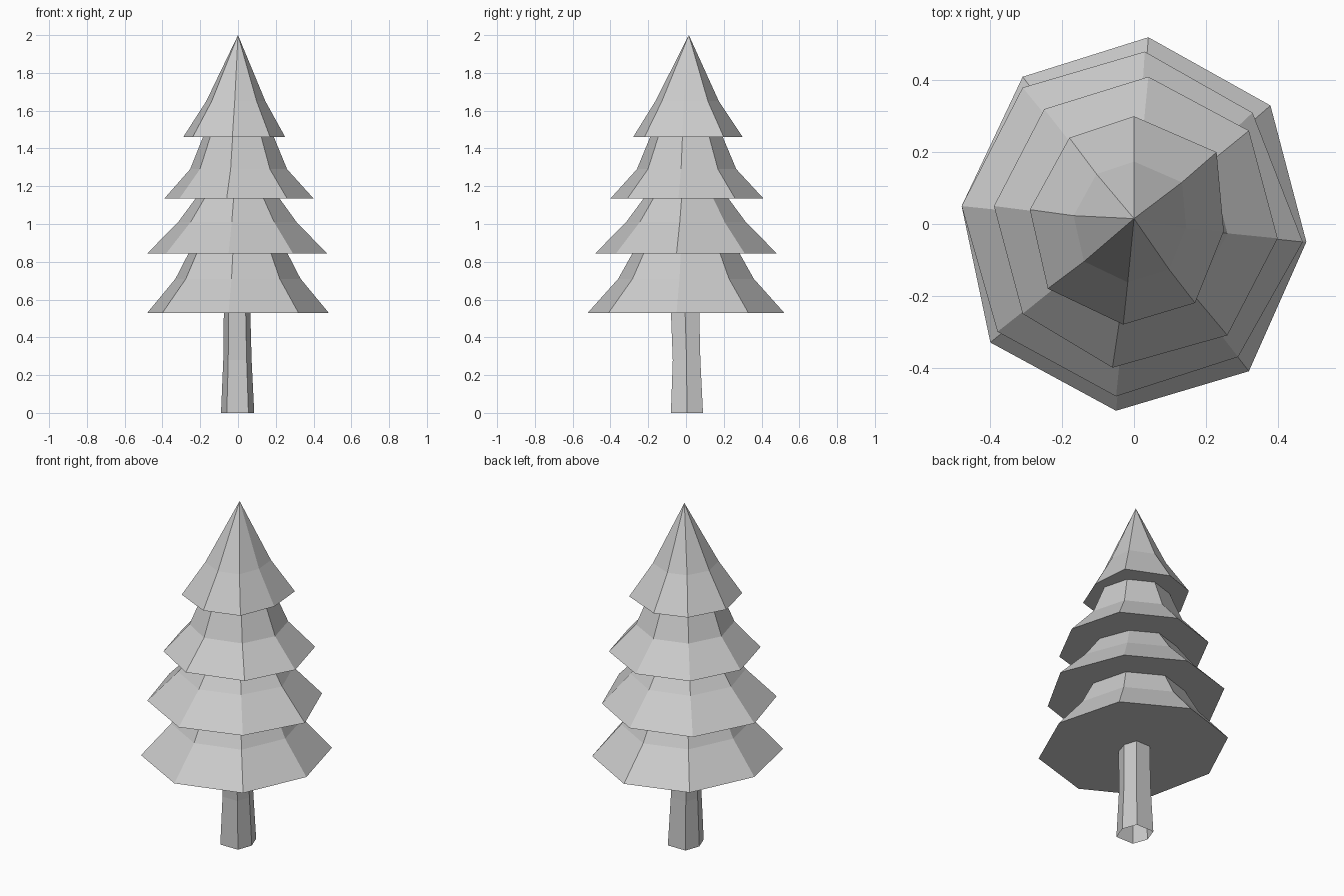
import bpy
import bmesh

cube = bpy.data.objects.get("Cube")
if cube:
    bpy.data.objects.remove(cube, do_unlink=True)

# One plain colour for the whole tree
grey = bpy.data.materials.new("light_grey")
shade = (0.6, 0.6, 0.6, 1.0)
grey.diffuse_color = shade
grey.use_nodes = True
grey.node_tree.nodes["Principled BSDF"].inputs["Base Color"].default_value = shade


def loft(name, rings, cap_bottom=False, tip=None):
    """Bridge matching rings of points, with an optional bottom cap and tip."""
    bm = bmesh.new()
    loops = [[bm.verts.new(point) for point in ring] for ring in rings]
    count = len(loops[0])
    for lower, upper in zip(loops, loops[1:]):
        for i in range(count):
            j = (i + 1) % count
            bm.faces.new((lower[i], lower[j], upper[j], upper[i]))
    if cap_bottom:
        bm.faces.new(loops[0][::-1])
    if tip:
        apex = bm.verts.new(tip)
        for i in range(count):
            bm.faces.new((loops[-1][i], loops[-1][(i + 1) % count], apex))
    mesh = bpy.data.meshes.new(name)
    bm.to_mesh(mesh)
    bm.free()
    mesh.materials.append(grey)
    obj = bpy.data.objects.new(name, mesh)
    bpy.context.collection.objects.link(obj)
    return obj


def scaled_ring(outline, centre, sx, sy, z):
    return [(centre[0] + x * sx, centre[1] + y * sy, z) for x, y in outline]


# Trunk: a slightly crooked six-sided tube, open at the ground
hexagon = [(1, 0), (0.65, 1), (-0.65, 1), (-1, 0), (-0.65, -1), (0.65, -1)]
loft("trunk", [
    scaled_ring(hexagon, (-0.002, 0.005), 0.088, 0.085, 0),
    scaled_ring(hexagon, (-0.003, 0.003), 0.075, 0.073, 0.28),
    scaled_ring(hexagon, (-0.005, -0.005), 0.07, 0.075, 0.54),
])

# Foliage tiers: uneven eight-sided rims, counter-clockwise from the left side
lower_rim = [(0.48, -0.05), (0.38, 0.33), (0.04, 0.52), (-0.31, 0.41),
             (-0.48, 0.05), (-0.4, -0.33), (-0.05, -0.52), (0.32, -0.41)]
second_rim = [(0.47, -0.05), (0.33, 0.31), (0.03, 0.48), (-0.31, 0.38),
              (-0.48, 0.05), (-0.38, -0.3), (-0.05, -0.48), (0.29, -0.37)]
third_rim = [(0.4, -0.04), (0.32, 0.26), (0.04, 0.41), (-0.25, 0.32),
             (-0.39, 0.05), (-0.31, -0.25), (-0.06, -0.4), (0.26, -0.31)]
top_rim = [(0.25, -0.02), (0.23, 0.2), (0, 0.3), (-0.18, 0.24),
           (-0.29, 0.04), (-0.24, -0.18), (-0.03, -0.28), (0.17, -0.22)]


def tier(name, rim, rim_z, steps, tip=None):
    """Flared skirt: the rim, then shrunken copies of it going up."""
    rings = [scaled_ring(rim, (0, 0), 1, 1, rim_z)]
    rings += [scaled_ring(rim, (0, 0), s, s, z) for s, z in steps]
    loft(name, rings, cap_bottom=True, tip=tip)


tier("foliage_bottom", lower_rim, 0.53, [(0.69, 0.71), (0.54, 0.85)])
tier("foliage_lower_middle", second_rim, 0.845, [(0.66, 1.01), (0.46, 1.14)])
tier("foliage_upper_middle", third_rim, 1.135, [(0.65, 1.29), (0.47, 1.465)])
tier("foliage_top", top_rim, 1.46, [(0.58, 1.65)], tip=(0, 0.015, 2))
